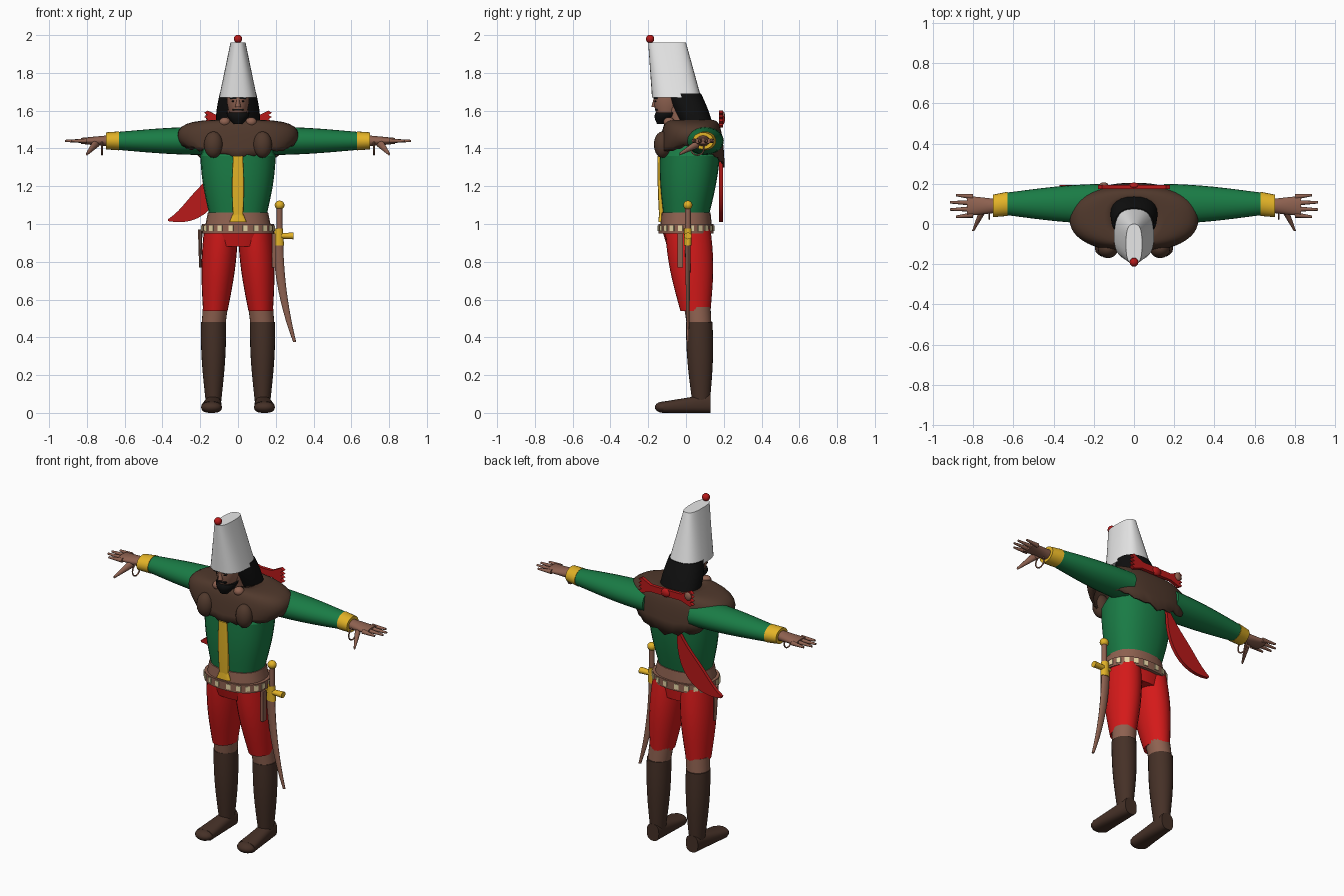
import bpy, bmesh, math, random
from mathutils import Vector

default_cube = bpy.data.objects.get("Cube")
if default_cube:
    bpy.data.objects.remove(default_cube)
random.seed(4)
X, Y, Z = range(3)


def material(name, red_part, green_part, blue_part):
    colour = (red_part, green_part, blue_part, 1)
    mat = bpy.data.materials.new(name)
    mat.use_nodes = True
    mat.diffuse_color = colour
    mat.node_tree.nodes["Principled BSDF"].inputs["Base Color"].default_value = colour
    return mat


skin = material("tan skin and leather", .27, .12, .08)
boot = material("dark boot brown", .06, .03, .02)
fur = material("fur brown", .08, .04, .025)
green = material("coat green", .01, .2, .06)
red = material("trouser red", .66, .01, .01)
crimson = material("ribbon crimson", .48, .01, .01)
gold = material("gold yellow", .77, .45, .02)
white = material("hat white", .8, .8, .8)
black = material("hair black", .005, .005, .005)
cream = material("stud cream", .8, .67, .38)


def finish(name, bm, mat):
    """Turn a bmesh into a named, coloured object with sharp edges kept."""
    bmesh.ops.recalc_face_normals(bm, faces=bm.faces)
    mesh = bpy.data.meshes.new(name)
    bm.to_mesh(mesh)
    bm.free()
    mesh.materials.append(mat)
    ob = bpy.data.objects.new(name, mesh)
    bpy.context.collection.objects.link(ob)
    bpy.ops.object.select_all(action="DESELECT")
    ob.select_set(True)
    bpy.context.view_layer.objects.active = ob
    bpy.ops.object.shade_smooth_by_angle(angle=math.radians(45))
    return ob


def oval(turn, power):
    """Point on a unit superellipse; a higher power is boxier."""
    c, s = math.cos(turn * math.tau), math.sin(turn * math.tau)
    return math.copysign(abs(c) ** (2 / power), c), math.copysign(abs(s) ** (2 / power), s)


def loft(name, mat, section, axis=Z, power=2, sides=24, steps=10, caps=True):
    """Skin ovals across the axis; section(t) gives centre and two radii."""
    bm = bmesh.new()
    loops = []
    for step in range(steps + 1):
        centre, wide, deep = section(step / steps)
        loop = []
        for i in range(sides):
            c, s = oval(i / sides, power)
            point = Vector(centre)
            point[(axis + 1) % 3] += c * wide
            point[(axis + 2) % 3] += s * deep
            loop.append(bm.verts.new(point))
        loops.append(loop)
    for lower, upper in zip(loops, loops[1:]):
        for i in range(sides):
            bm.faces.new((lower[i - 1], lower[i], upper[i], upper[i - 1]))
    if caps:
        bm.faces.new(loops[0])
        bm.faces.new(loops[-1])
    return finish(name, bm, mat)


def mix(a, b, t):
    return a + (b - a) * t


def tube(name, mat, start, end, wide, deep, swell=0, side=1, **options):
    """Tapered tube between two points, swelling in the middle."""
    mirror = Vector((side, 1, 1))

    def section(t):
        bulge = 1 + swell * math.sin(math.pi * t)
        return (Vector(start).lerp(Vector(end), t) * mirror,
                mix(*wide, t) * bulge, mix(*deep, t) * bulge)

    return loft(name, mat, section, **options)


def ball(name, mat, centre, size):
    bm = bmesh.new()
    bmesh.ops.create_uvsphere(bm, u_segments=16, v_segments=10, radius=1)
    bmesh.ops.scale(bm, vec=size, verts=bm.verts)
    bmesh.ops.translate(bm, vec=centre, verts=bm.verts)
    return finish(name, bm, mat)


def box(name, mat, centre, size):
    bm = bmesh.new()
    bmesh.ops.create_cube(bm, size=1)
    bmesh.ops.scale(bm, vec=size, verts=bm.verts)
    ob = finish(name, bm, mat)
    ob.location = centre
    return ob


def back_plate(name, mat, outline):
    """Flat ribbon shape standing behind the shoulders."""
    bm = bmesh.new()
    face = bm.faces.new([bm.verts.new((x, .175, z)) for x, z in outline])
    grown = bmesh.ops.extrude_face_region(bm, geom=[face])["geom"]
    moved = [v for v in grown if isinstance(v, bmesh.types.BMVert)]
    bmesh.ops.translate(bm, vec=(0, .02, 0), verts=moved)
    return finish(name, bm, mat)


for side, word in ((1, "left_"), (-1, "right_")):
    def limb(part, *shape, **options):
        tube(word + part, *shape, side=side, **options)

    # Legs
    limb("foot", boot, (.13, .13, .05), (.14, -.12, .03), (.05, .03), (.04, .055), axis=Y, power=2.6)
    ball(word + "toe", boot, (side * .14, -.12, .03), (.055, .045, .03))
    limb("boot", boot, (.13, .08, .05), (.13, .07, .48), (.04, .066), (.046, .07), swell=.15)
    limb("knee", skin, (.13, .07, .46), (.12, .06, .56), (.063, .066), (.065, .07))
    limb("trouser_leg", red, (.12, .05, .54), (.09, .01, .97), (.065, .09), (.08, .12), swell=.14)

    # Arms and hands
    limb("sleeve", green, (.15, .1, 1.44), (.64, .1, 1.44), (.1, .055), (.075, .047), swell=.1, axis=X)
    limb("cuff", gold, (.63, .1, 1.44), (.7, .09, 1.44), (.06, .056), (.05, .045), axis=X)
    limb("palm", skin, (.68, .09, 1.44), (.83, .09, 1.44), (.034, .05), (.03, .016), axis=X)
    for finger in range(4):
        spread = (finger - 1.5) * .03
        reach = .93 - .015 * abs(spread) / .015
        limb("finger_%d" % finger, skin, (.8, .09 + spread, 1.44), (reach, .09 + spread * 1.2, 1.44),
             (.014, .006), (.013, .006), axis=X, sides=10)
    limb("thumb", skin, (.75, .07, 1.43), (.8, -.035, 1.37), (.025, .007), (.02, .006), axis=Y, sides=10)
    bpy.ops.mesh.primitive_torus_add(location=(side * .72, .06, 1.4), rotation=(0, math.pi / 2, 0),
                                     major_radius=.035, minor_radius=.004)
    bpy.context.object.name = word + "bracelet"
    bpy.context.object.data.materials.append(skin)

    # Fur paws, collar tufts and eyes
    ball(word + "fur_paw", fur, (side * .13, -.125, 1.42), (.05, .045, .07))
    ball(word + "collar_tuft", skin, (side * .07, -.09, 1.54), (.03, .03, .025))
    ball(word + "eye", black, (side * .024, -.16, 1.65), (.01, .006, .005))

    # Bow with a ragged fan at each end
    fan = [(side * (.16 + .02 * (i % 2)), mix(1.51, 1.6, i / 8)) for i in range(9)]
    bow = [(0, 1.53), (side * .1, 1.53)] + fan + [(side * .1, 1.57), (0, 1.57)]
    back_plate(word + "bow", crimson, bow)

# Trunk
tube("hips", red, (0, .01, .88), (0, 0, .98), (.15, .18), (.11, .13), power=2.3)
tube("waist_sash", skin, (0, 0, .96), (0, 0, 1.06), (.18, .16), (.14, .13), power=2.3)
tube("coat", green, (0, 0, 1.04), (0, .02, 1.36), (.15, .2), (.12, .16), swell=.05, power=2.3)
tube("coat_shoulders", green, (0, .02, 1.36), (0, .04, 1.53), (.2, .12), (.16, .08), power=2.3)
tube("front_band", gold, (0, -.13, 1.03), (0, -.14, 1.36), (.026, .026), (.012, .012), swell=.2, power=6)
tube("band_end", gold, (0, -.135, 1.01), (0, -.13, 1.06), (.045, .025), (.012, .012), power=3)

# Studded belt
tube("belt", skin, (0, 0, .95), (0, 0, 1), (.19, .19), (.146, .146), power=2.3, sides=40)
for stud in range(20):
    c, s = oval((stud + .5) / 20, 2.3)
    plate = box("belt_stud_%d" % stud, cream, (c * .19, s * .146, .977), (.008, .026, .03))
    plate.rotation_euler.z = math.atan2(s * .19, c * .146)


# Fur cape with a ragged hem, hanging lowest at the back
def cape_section(t):
    return (0, .03, 1.55 - .2 * t ** 2.5), .1 + .22 * math.sin(t * 2.25), .09 + .085 * math.sqrt(t)


cape = loft("fur_cape", fur, cape_section, power=2.4, sides=48, caps=False)
for vert in cape.data.vertices:
    low = max(0, (1.55 - vert.co.z) / .2) ** 4
    back_drop = .2 * max(0, vert.co.y)
    vert.co.z += low * (.2 * abs(vert.co.x) - back_drop + random.uniform(-.012, .012))
cape.modifiers.new("thickness", "SOLIDIFY").thickness = .012

# Head
tube("neck", skin, (0, -.02, 1.5), (0, -.05, 1.62), (.06, .055), (.06, .06))
tube("face", skin, (0, -.1, 1.55), (0, -.09, 1.69), (.035, .06), (.045, .08), swell=.15)
tube("nose", skin, (0, -.165, 1.62), (0, -.16, 1.67), (.015, .007), (.018, .01))
tube("beard", black, (0, -.13, 1.53), (0, -.1, 1.59), (.024, .06), (.024, .06), swell=.2)
box("moustache", black, (0, -.155, 1.605), (.06, .02, .01))
box("brow", black, (0, -.16, 1.665), (.085, .02, .008))
tube("hair", black, (0, .06, 1.52), (0, -.01, 1.69), (.118, .097), (.085, .09), swell=.05, power=2.3)

# Tall leaning hat
tube("tall_hat", white, (0, -.05, 1.67), (0, -.1, 1.96), (.1, .04), (.13, .1), power=2.7, sides=32)
ball("hat_bobble", crimson, (0, -.19, 1.98), (.022, .022, .022))

# Bow fittings and the leaf-shaped ribbon tail
ball("bow_knot", crimson, (0, .19, 1.55), (.03, .016, .026))
ball("bow_clasp", skin, (-.15, .195, 1.57), (.022, .012, .025))
top, bend, tip = Vector((-.08, 1.34)), Vector((-.16, 1.06)), Vector((-.37, 1.02))
upper_edge, lower_edge = [], []
for step in range(13):
    t = step / 12
    along = bend.lerp(tip, t) - top.lerp(bend, t)
    spine = top.lerp(bend, t) + along * t
    across = along.orthogonal().normalized() * (.005 + .055 * math.sin(math.pi * t))
    upper_edge.append(spine + across)
    lower_edge.append(spine - across)
back_plate("ribbon_tail", crimson, upper_edge + lower_edge[::-1])


# Curved sabre on the left hip
def scabbard_section(t):
    return (.212 + .088 * t * t, .01, mix(.94, .375, t)), mix(.027, .008, t * t), mix(.016, .006, t)


loft("sabre_scabbard", skin, scabbard_section, sides=12)
tube("sabre_grip", skin, (.22, .01, .94), (.22, .01, 1.09), (.016, .015), (.016, .015), sides=12)
ball("sabre_pommel", gold, (.22, .01, 1.1), (.026, .024, .024))
tube("sabre_guard", gold, (.175, .01, .937), (.295, .01, .937), (.014, .02), (.012, .018), axis=X, sides=12)
tube("scabbard_mouth", gold, (.215, .01, .885), (.215, .01, .975), (.029, .022), (.02, .02), sides=12)

# Small dagger and hanging strap
tube("dagger", skin, (-.2, .01, .77), (-.2, 0, .97), (.006, .012), (.012, .018), sides=10)
box("hip_strap", skin, (.19, -.03, .86), (.018, .03, .18))
